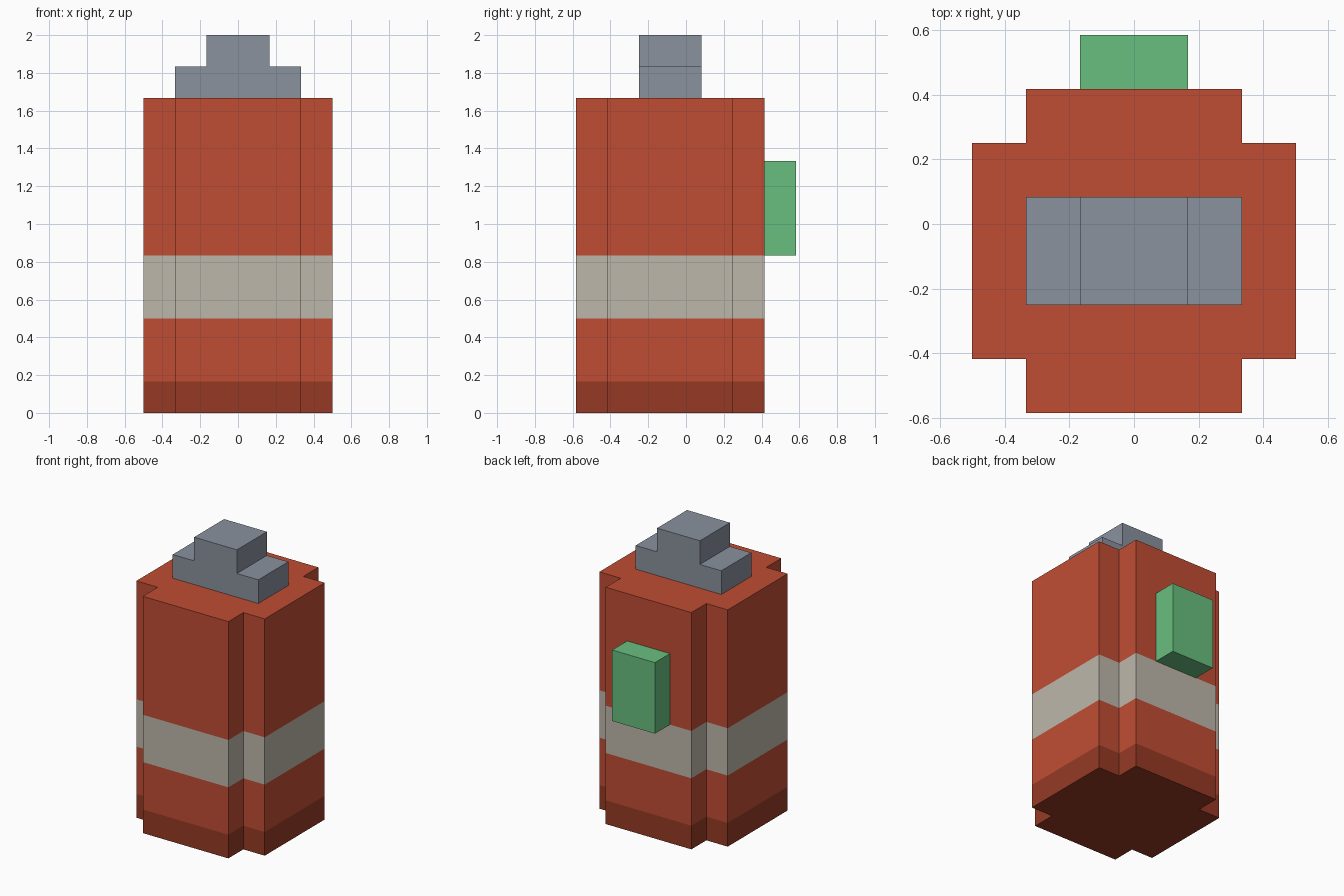
import bpy
import bmesh
from mathutils import Vector

old = bpy.data.objects.get("Cube")
if old:
    bpy.data.objects.remove(old, do_unlink=True)

U = 1 / 6  # block unit: the model is 12 units tall


def material(name, rgb):
    mat = bpy.data.materials.new(name)
    mat.use_nodes = True
    color = (*rgb, 1)
    mat.diffuse_color = color
    mat.node_tree.nodes["Principled BSDF"].inputs["Base Color"].default_value = color
    return mat


red = material("red", (0.527, 0.074, 0.034))
dark_red = material("dark red", (0.305, 0.042, 0.018))
cream = material("cream", (0.515, 0.474, 0.402))
grey = material("grey", (0.254, 0.287, 0.342))
green = material("green", (0.141, 0.521, 0.212))


def prism(name, outline, direction, steps, mats):
    """Extrude an outline (in units) by successive steps along a direction."""
    bm = bmesh.new()
    face = bm.faces.new([bm.verts.new(Vector(p) * U) for p in outline])
    bottom = bmesh.ops.duplicate(bm, geom=[face])["geom"]
    bottom = [g for g in bottom if isinstance(g, bmesh.types.BMFace)]
    for step in steps:
        geom = bmesh.ops.extrude_face_region(bm, geom=[face])["geom"]
        bmesh.ops.delete(bm, geom=[face], context="FACES_ONLY")
        face = next(g for g in geom if isinstance(g, bmesh.types.BMFace))
        bmesh.ops.translate(bm, verts=face.verts[:], vec=Vector(direction) * step * U)
    bmesh.ops.remove_doubles(bm, verts=bm.verts, dist=0.0001)
    bmesh.ops.recalc_face_normals(bm, faces=bm.faces)
    mesh = bpy.data.meshes.new(name)
    bm.to_mesh(mesh)
    bm.free()
    for mat in mats:
        mesh.materials.append(mat)
    obj = bpy.data.objects.new(name, mesh)
    bpy.context.collection.objects.link(obj)
    return obj


# Tank body: square with notched corners, split into colour bands by height
quarter = [(3, -2), (3, 2), (2, 2), (2, 3)]
half = quarter + [(-2, 3), (-2, 2), (-3, 2), (-3, -2)]
outline = half + [(-2, -2), (-2, -3), (2, -3), (2, -2)]
body = prism("tank_body", [(x, y - 0.5, 0) for x, y in outline],
             (0, 0, 1), [1, 2, 2, 5], [red, dark_red, cream])
for poly in body.data.polygons:
    z = poly.center.z / U
    poly.material_index = 1 if z < 1 else 2 if 3 < z < 5 else 0

# Stepped valve on top
right_side = [(2, 10), (2, 11), (1, 11), (1, 12)]
profile = right_side + [(-x, z) for x, z in reversed(right_side)]
prism("top_valve", [(x, -1.5, z) for x, z in profile], (0, 1, 0), [2], [grey])

# Plate on the back
prism("back_plate", [(-1, 2.5, 5), (1, 2.5, 5), (1, 2.5, 8), (-1, 2.5, 8)],
      (0, 1, 0), [1], [green])
